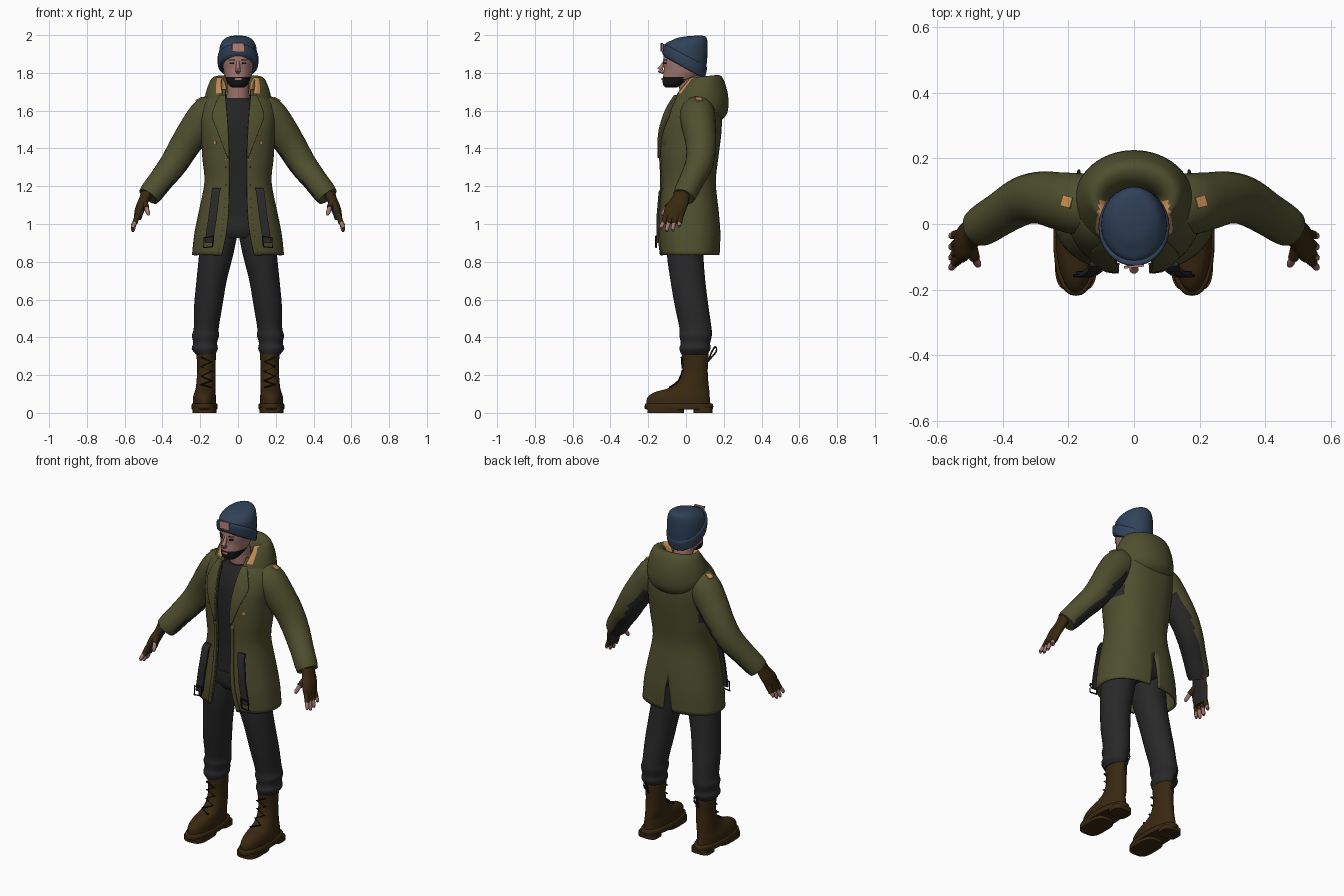
import bpy, bmesh, math
from mathutils import Vector

if "Cube" in bpy.data.objects:
    bpy.data.objects.remove(bpy.data.objects["Cube"])


def material(name, r, g, b):
    m = bpy.data.materials.new(name)
    m.use_nodes = True
    m.diffuse_color = (r, g, b, 1)
    bsdf = m.node_tree.nodes["Principled BSDF"]
    bsdf.inputs["Base Color"].default_value = (r, g, b, 1)
    bsdf.inputs["Roughness"].default_value = 0.9
    return m


olive = material("olive cloth", .078, .078, .028)
navy = material("navy wool", .03, .054, .1)
charcoal = material("charcoal cloth", .021, .021, .022)
shirt_grey = material("shirt grey", .017, .017, .018)
brown = material("brown leather", .04, .021, .005)
skin_tone = material("skin", .36, .18, .16)
black = material("black hair", .007, .007, .007)
orange = material("orange lining", .55, .26, .09)
pink = material("pink tag", .5, .23, .2)


def smooth(rows, n=4):
    """Catmull-Rom resampling of a list of equal-length rows."""
    out = []
    for i in range(len(rows) - 1):
        a, b, c, d = rows[max(i - 1, 0)], rows[i], rows[i + 1], rows[min(i + 2, len(rows) - 1)]
        for k in range(n):
            t = k / n
            out.append([q + .5 * t * (r - p + t * (2 * p - 5 * q + 4 * r - s + t * (3 * (q - r) + s - p)))
                        for p, q, r, s in zip(a, b, c, d)])
    return out + [list(rows[-1])]


def skin(name, rings, mat, closed=True, mirror=False, thick=0):
    bm = bmesh.new()
    vr = [[bm.verts.new(p) for p in ring] for ring in rings]
    n = len(vr[0])
    for a, b in zip(vr, vr[1:]):
        for i in range(n if closed else n - 1):
            j = (i + 1) % n
            bm.faces.new((a[i], a[j], b[j], b[i]))
    if closed:
        bm.faces.new(vr[0])
        bm.faces.new(vr[-1])
    bmesh.ops.recalc_face_normals(bm, faces=bm.faces)
    me = bpy.data.meshes.new(name)
    bm.to_mesh(me)
    bm.free()
    me.materials.append(mat)
    ob = bpy.data.objects.new(name, me)
    bpy.context.collection.objects.link(ob)
    if mirror:
        ob.modifiers.new("mirror", 'MIRROR')
    if thick:
        s = ob.modifiers.new("thickness", 'SOLIDIFY')
        s.thickness, s.offset = thick, 0
    return ob


def loft(name, rows, mat, x=0, tilt=False, p=1, n=4, mirror=False):
    """Stacked rings; row = z, half width, front y, back y, then centre x or tilt."""
    rings = []
    for z, rx, yf, yb, *extra in smooth(rows, n):
        cx = extra[0] if extra and not tilt else x
        slope = extra[0] if tilt else 0
        ring = []
        for i in range(32):
            a = math.tau * i / 32
            s, c = [math.copysign(abs(v) ** p, v) for v in (math.sin(a), math.cos(a))]
            y = (yf + yb) / 2 - (yb - yf) / 2 * c
            ring.append((cx + rx * s, y, z + slope * y))
        rings.append(ring)
    return skin(name, rings, mat, mirror=mirror)


def sheet(name, rows, mat, reach=None, p=.85, thick=.012):
    """Open mirrored garment; row = z, half width, front y, back y, gap, tilt, slit."""
    rings = []
    for z, rx, yf, yb, gap, slope, slit in smooth(rows):
        start = math.asin(min(1, max(gap / rx, .01) ** (1 / p)))
        end = start + reach(z) if reach else math.pi
        ring = []
        for i in range(25):
            a = start + (end - start) * i / 24
            c = math.cos(a)
            y = (yf + yb) / 2 - (yb - yf) / 2 * math.copysign(abs(c) ** p, c)
            ring.append((max(rx * max(math.sin(a), 0) ** p, slit, 0), y, z + slope * y))
        rings.append(ring)
    return skin(name, rings, mat, closed=False, mirror=True, thick=thick)


def tube(name, rows, mat, n=4, sides=16, mirror=True):
    """Round sweep; row = x, y, z, radius."""
    rows = smooth(rows, n)
    pts = [Vector(r[:3]) for r in rows]
    rings = []
    for i, pt in enumerate(pts):
        q = (pts[min(i + 1, len(pts) - 1)] - pts[max(i - 1, 0)]).to_track_quat('Z', 'Y')
        rings.append([pt + q @ Vector((math.cos(a), math.sin(a), 0)) * rows[i][3]
                      for a in (math.tau * k / sides for k in range(sides))])
    return skin(name, rings, mat, mirror=mirror)


def paint(ob, mat, rule):
    ob.data.materials.append(mat)
    for f in ob.data.polygons:
        if rule(f.center, f.normal):
            f.material_index = len(ob.data.materials) - 1


def badge(name, target, origin, aim, w, h, mat, mirror=True):
    """Thin plate laid on the target where a ray from origin strikes it."""
    bpy.context.view_layer.update()
    hit, loc, nor, _ = target.ray_cast(Vector(origin), Vector(aim))
    if not hit:
        return
    if nor.dot(Vector(aim)) > 0:
        nor = -nor
    q = nor.to_track_quat('Z', 'Y')
    rings = [[loc + q @ Vector((sx * w / 2, sy * h / 2, d))
              for sx, sy in ((-1, -1), (1, -1), (1, 1), (-1, 1))] for d in (-.003, .004)]
    skin(name, rings, mat, mirror=mirror)


# Trousers and shirt
loft("trouser_legs", [(.31, .052, -.025, .115, .172), (.34, .069, -.035, .13, .176),
     (.37, .063, -.028, .128, .174), (.41, .072, -.035, .137, .172), (.45, .066, -.035, .135, .168),
     (.57, .075, -.06, .118, .157), (.7, .08, -.082, .102, .14), (.83, .09, -.1, .093, .117),
     (.95, .098, -.1, .1, .1)], charcoal, mirror=True)
loft("trouser_hips", [(.925, .1, -.085, .09), (.97, .17, -.103, .12), (1.07, .16, -.105, .12)], charcoal, p=.85)
loft("shirt", [(1.04, .165, -.112, .125), (1.2, .15, -.105, .125), (1.4, .165, -.112, .14),
     (1.54, .16, -.1, .14), (1.62, .12, -.07, .13), (1.665, .068, -.04, .1)], shirt_grey, p=.85)

# Open coat with a back vent
coat_rows = [(.835, .238, -.132, .172, .085, 0, .03), (.95, .225, -.142, .176, .062, 0, .016),
             (1.06, .203, -.138, .168, .05, 0, 0), (1.22, .172, -.128, .152, .046, 0, 0),
             (1.35, .183, -.133, .165, .046, 0, 0), (1.47, .19, -.133, .18, .05, 0, 0),
             (1.56, .198, -.112, .184, .056, 0, 0), (1.63, .185, -.082, .178, .062, 0, 0),
             (1.68, .14, -.052, .16, .066, 0, 0), (1.71, .09, -.03, .13, .064, 0, 0)]
coat = sheet("coat", coat_rows, olive)
paint(coat, charcoal, lambda c, n: c.x > .16 and 1.38 < c.z < 1.43 and c.y > .03)
lapel_rows = [(r[0], r[1] + .006, r[2] - .013, *r[3:]) for r in coat_rows[4:9]]
sheet("lapels", lapel_rows, olive, reach=lambda z: .04 + .42 * max(0, 1 - abs(z - 1.57) / .22))
sheet("front_facings", [(r[0], r[1] + .002, r[2] - .007, *r[3:]) for r in coat_rows[:5]], olive,
      reach=lambda z: .1, thick=.01)

# Hood lying on the back, with a lining inside
hood = sheet("hood", [(1.6, .15, -.06, .165, .07, -.35, 0), (1.64, .174, -.072, .212, .075, -.25, 0),
     (1.7, .165, -.05, .217, .085, -.1, 0), (1.75, .14, -.015, .19, .09, .1, 0),
     (1.766, .116, .0, .16, .085, .1, 0), (1.74, .09, .015, .125, .07, .1, 0),
     (1.68, .075, .02, .1, .055, 0, 0)], olive, p=1)
paint(hood, orange, lambda c, n: c.z > 1.69 and abs(c.x) < .108 and c.y < .07)

# Sleeves with darker inner panels
sleeves = tube("sleeves", [(.1, .06, 1.6, .08), (.16, .06, 1.58, .094), (.225, .07, 1.5, .088),
     (.285, .08, 1.41, .08), (.34, .07, 1.32, .074), (.405, .032, 1.235, .066), (.455, 0, 1.17, .063),
     (.474, -.012, 1.145, .058)], olive, sides=28)
inner = Vector((-.75, .35, -.55)).normalized()
paint(sleeves, charcoal, lambda c, n: n.dot(inner) > .6 and c.z < 1.5)

# Half-finger gloves and bare fingertips
gloves = loft("gloves", [(1.02, .018, -.115, -.02, .532), (1.06, .025, -.118, -.005, .524),
     (1.1, .029, -.105, .01, .51), (1.14, .03, -.075, .018, .492), (1.175, .036, -.06, .028, .478)],
     brown, mirror=True)
paint(gloves, charcoal, lambda c, n: n.x < -.5)
for i, (y, tip, low) in enumerate([(-.104, -.132, .972), (-.08, -.102, .958), (-.055, -.07, .962), (-.031, -.036, .982)]):
    mid = (y + tip) / 2
    tube(f"glove_finger_{i + 1}", [(.53, y, 1.05, .015), (.546, mid, 1.005, .014)], brown, sides=10)
    tube(f"fingertip_{i + 1}", [(.544, mid, 1.012, .011), (.556, tip, low + .012, .0105),
         (.556, tip, low, .005)], skin_tone, sides=10)
tube("glove_thumb", [(.5, -.06, 1.12, .02), (.485, -.105, 1.085, .016)], brown, sides=10)
tube("thumb_tip", [(.487, -.1, 1.09, .012), (.476, -.122, 1.058, .011), (.474, -.126, 1.045, .005)],
     skin_tone, sides=10)

# Head, neck and beard
tube("neck", [(0, .035, 1.62, .062), (0, .015, 1.78, .056)], skin_tone, mirror=False)
head = loft("head", [(1.722, .03, -.105, -.05), (1.735, .048, -.12, -.02), (1.76, .062, -.124, .04),
     (1.79, .072, -.12, .075), (1.82, .078, -.117, .085), (1.86, .082, -.12, .09),
     (1.92, .08, -.115, .09)], skin_tone, n=8)
paint(head, black, lambda c, n: c.z < 1.778 and c.y < -.01)
tube("nose", [(0, -.112, 1.862, .008), (0, -.13, 1.83, .011), (0, -.138, 1.815, .014),
     (0, -.118, 1.803, .01)], skin_tone, mirror=False)
front = (0, 1, 0)
badge("eyes", head, (.033, -1, 1.851), front, .024, .009, black)
badge("eyebrows", head, (.034, -1, 1.868), front, .032, .006, black)
badge("lips", head, (0, -1, 1.767), front, .036, .011, skin_tone, mirror=False)

# Knitted hat with turned-up cuff
cuff = loft("hat_cuff", [(1.822, .098, -.112, .088, -.55), (1.832, .106, -.124, .1, -.55),
     (1.86, .108, -.128, .107, -.55), (1.885, .107, -.126, .111, -.53), (1.895, .096, -.112, .104, -.5)],
     navy, tilt=True)
loft("hat_crown", [(1.87, .1, -.114, .106, -.5), (1.91, .1, -.112, .112, -.35), (1.945, .095, -.102, .114, -.15),
     (1.972, .08, -.08, .112, .02), (1.988, .055, -.045, .1, .06), (1.994, .02, .01, .07, .06)],
     navy, tilt=True)
badge("hat_tag", cuff, (0, -1, 1.936), front, .062, .045, pink, mirror=False)

# Coat patches and studs
badge("shoulder_patches", sleeves, (.205, .068, 3), (0, 0, -1), .034, .034, orange)
for i, (x, z) in enumerate([(.12, 1.43), (.062, 1.345)]):
    badge(f"coat_stud_{i + 1}", coat, (x, -1, z), front, .014, .014, orange)

# Hanging belt straps and buckles
skin("belt_straps", [[(x - .022, y, z), (x + .022, y, z), (x + .022, y + .012, z), (x - .022, y + .012, z)]
     for x, y, z in [(.113, -.128, 1.19), (.118, -.145, 1.17), (.135, -.157, 1.03), (.155, -.155, .9)]],
     charcoal, mirror=True)
tube("strap_buckles", [(.13, -.158, .935, .005), (.18, -.158, .928, .005), (.182, -.158, .875, .005),
     (.135, -.158, .88, .005), (.13, -.158, .935, .005)], black, n=1, sides=6)

# Boots: uppers, soles, treads, laces and pull loops
loft("boot_uppers", [(.04, .061, -.208, .13, .177), (.08, .061, -.205, .126, .177), (.11, .055, -.165, .124, .175),
     (.13, .052, -.095, .122, .172), (.165, .05, -.04, .118, .17), (.23, .048, -.016, .115, .168),
     (.3, .051, -.022, .12, .168), (.318, .049, -.02, .118, .168)], brown, mirror=True)
loft("boot_soles", [(.018, .066, -.21, .138), (.025, .069, -.219, .144), (.045, .068, -.217, .143),
     (.05, .062, -.21, .135)], brown, x=.177, p=.85, n=2, mirror=True)
for part, yf, yb, w in (("heel_treads", .04, .14, .058), ("toe_treads", -.205, -.01, .064)):
    loft(part, [(0, w, yf, yb), (.03, w, yf, yb)], brown, x=.177, p=.6, n=1, mirror=True)
tube("boot_laces", [(.168 + (.028 if i % 2 else -.028), y, z, .005) for i, (z, y) in enumerate(
     [(.135, -.088), (.15, -.062), (.17, -.04), (.195, -.028), (.22, -.02), (.245, -.02), (.27, -.022), (.295, -.023)])],
     black, n=1, sides=6)
tube("pull_loops", [(.168, .118, .27, .005), (.168, .135, .32, .005), (.168, .155, .35, .005),
     (.168, .16, .325, .005), (.168, .122, .28, .005)], charcoal, sides=6)

# Smooth shading with crisp edges
for ob in bpy.context.scene.objects:
    ob.select_set(ob.type == 'MESH')
    if ob.type == 'MESH':
        bpy.context.view_layer.objects.active = ob
bpy.ops.object.shade_smooth_by_angle(angle=math.radians(42))
